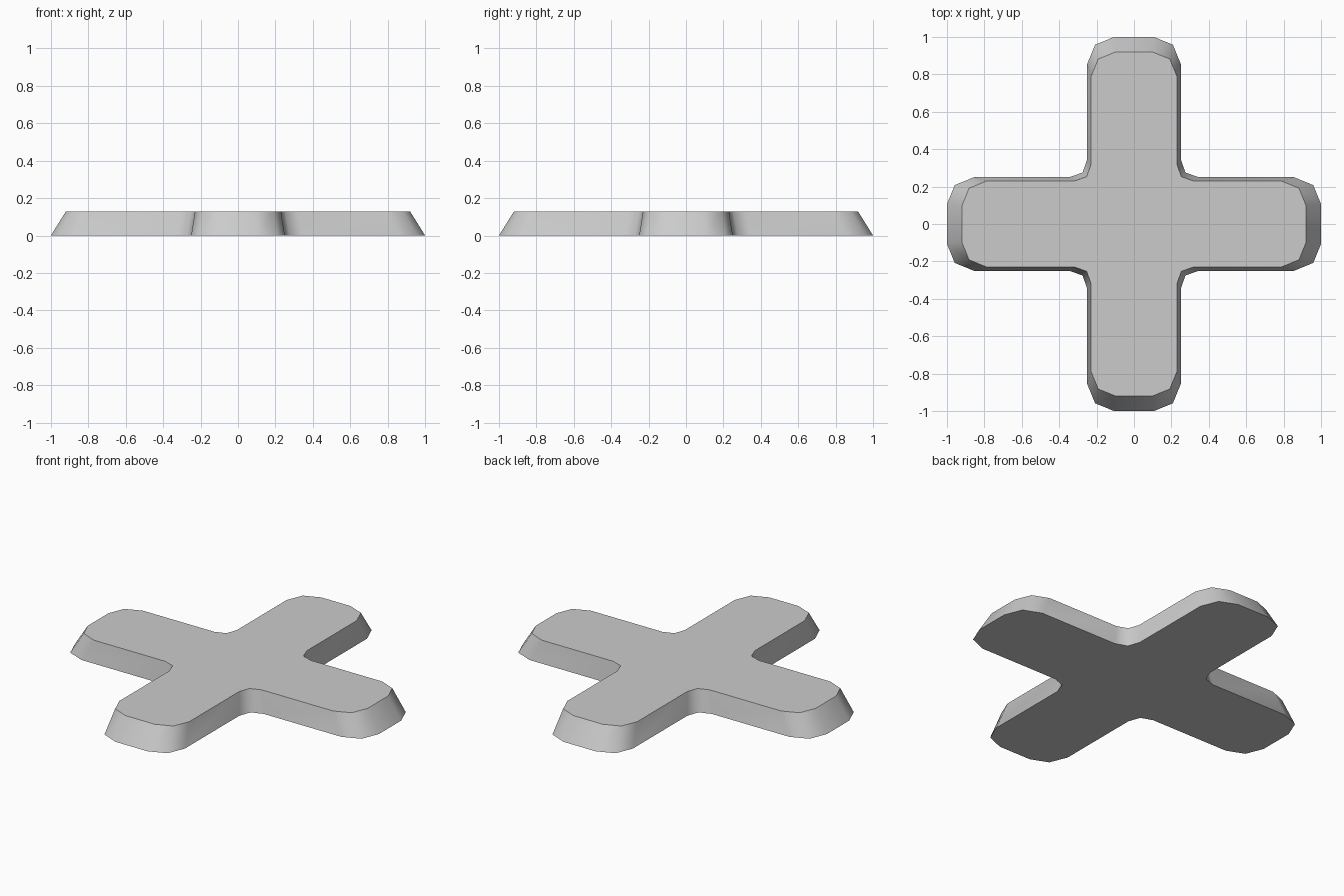
import bpy, bmesh, math

if "Cube" in bpy.data.objects:
    bpy.data.objects.remove(bpy.data.objects["Cube"])

HEIGHT, TOP_SCALE = 0.128, 0.92

# Outline of one quarter: half an arm, the rounded inner corner, half the next arm
QUARTER = [(1.0, 0.105), (0.958, 0.208), (0.855, 0.25),
           (0.345, 0.25), (0.275, 0.275), (0.25, 0.345),
           (0.25, 0.855), (0.208, 0.958), (0.105, 1.0)]


def cross_outline():
    """Turn the quarter around the centre four times."""
    pts = []
    for x, y in QUARTER * 1:
        pts.append((x, y))
    for _ in range(3):
        pts += [(-y, x) for x, y in pts[-len(QUARTER):]]
    return pts


# Plus-shaped plate, tapered towards the top
bm = bmesh.new()
outline = cross_outline()
bottom = [bm.verts.new((x, y, 0)) for x, y in outline]
top = [bm.verts.new((x * TOP_SCALE, y * TOP_SCALE, HEIGHT)) for x, y in outline]
bm.faces.new(bottom[::-1])
bm.faces.new(top)
n = len(outline)
for i in range(n):
    j = (i + 1) % n
    bm.faces.new((bottom[i], bottom[j], top[j], top[i]))
bmesh.ops.recalc_face_normals(bm, faces=bm.faces)

mesh = bpy.data.meshes.new("cross_plate")
bm.to_mesh(mesh)
bm.free()
plate = bpy.data.objects.new("cross_plate", mesh)
bpy.context.collection.objects.link(plate)

# Smooth rounded side walls, crisp top and bottom rims
bpy.context.view_layer.objects.active = plate
plate.select_set(True)
bpy.ops.object.shade_smooth_by_angle(angle=math.radians(52))
